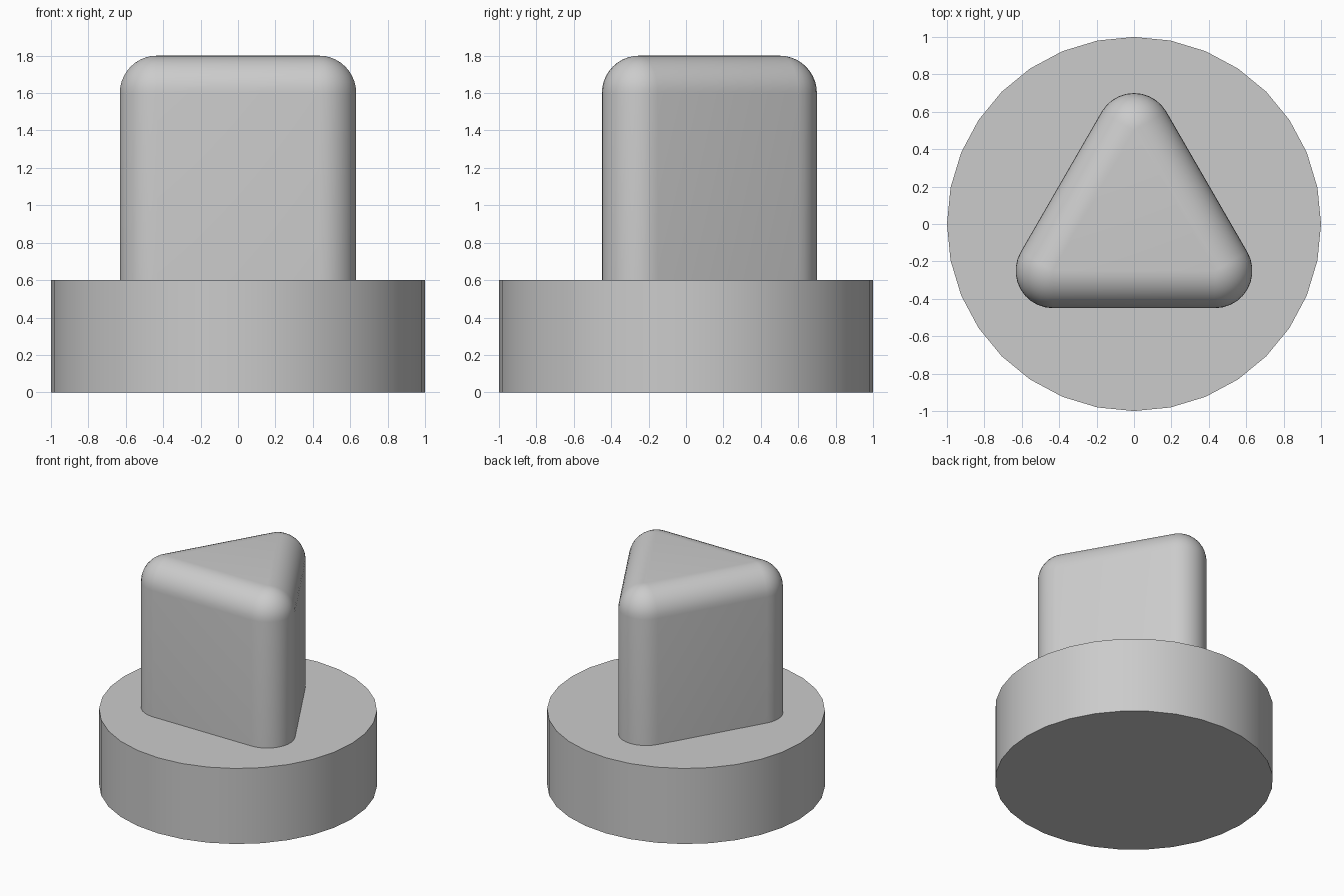
import bpy, bmesh, math
from mathutils import Vector

cube = bpy.data.objects.get("Cube")
if cube:
    bpy.data.objects.remove(cube, do_unlink=True)

# Single grey material
grey = bpy.data.materials.new("plain_grey")
grey.use_nodes = True
colour = (0.6, 0.6, 0.6, 1)
grey.diffuse_color = colour
grey.node_tree.nodes["Principled BSDF"].inputs["Base Color"].default_value = colour


def finish(obj):
    obj.data.materials.append(grey)
    bpy.ops.object.select_all(action="DESELECT")
    obj.select_set(True)
    bpy.context.view_layer.objects.active = obj
    bpy.ops.object.shade_smooth_by_angle(angle=math.radians(35))


# Round base
bpy.ops.mesh.primitive_cylinder_add(vertices=32, radius=1, depth=0.6, location=(0, 0, 0.3))
base = bpy.context.object
base.name = "round_base"
finish(base)

# Rounded triangular post: outline rings stacked upwards, closing over the top edge
RADIUS, CORNER, BOTTOM, TOP = 0.2, 0.5, 0.6, 1.8
STEPS = 10


def outline(bm, radius, z):
    ring = []
    for corner in range(3):
        middle = math.radians(90 + 120 * corner)
        for i in range(STEPS + 1):
            a = middle + math.radians(120) * (i / STEPS - 0.5)
            ring.append(bm.verts.new(Vector((
                CORNER * math.cos(middle) + radius * math.cos(a),
                CORNER * math.sin(middle) + radius * math.sin(a), z))))
    return ring


bm = bmesh.new()
rings = [outline(bm, RADIUS, BOTTOM)]
for i in range(STEPS + 1):
    tilt = math.pi / 2 * i / STEPS
    rings.append(outline(bm, RADIUS * math.cos(tilt), TOP - RADIUS + RADIUS * math.sin(tilt)))
for low, high in zip(rings, rings[1:]):
    for i in range(len(low)):
        j = (i + 1) % len(low)
        bm.faces.new((low[i], low[j], high[j], high[i]))
bm.faces.new(rings[-1])
bm.faces.new(rings[0][::-1])
bmesh.ops.remove_doubles(bm, verts=bm.verts, dist=0.0005)
bmesh.ops.recalc_face_normals(bm, faces=bm.faces)
mesh = bpy.data.meshes.new("triangular_post")
bm.to_mesh(mesh)
bm.free()
post = bpy.data.objects.new("triangular_post", mesh)
bpy.context.collection.objects.link(post)
finish(post)
